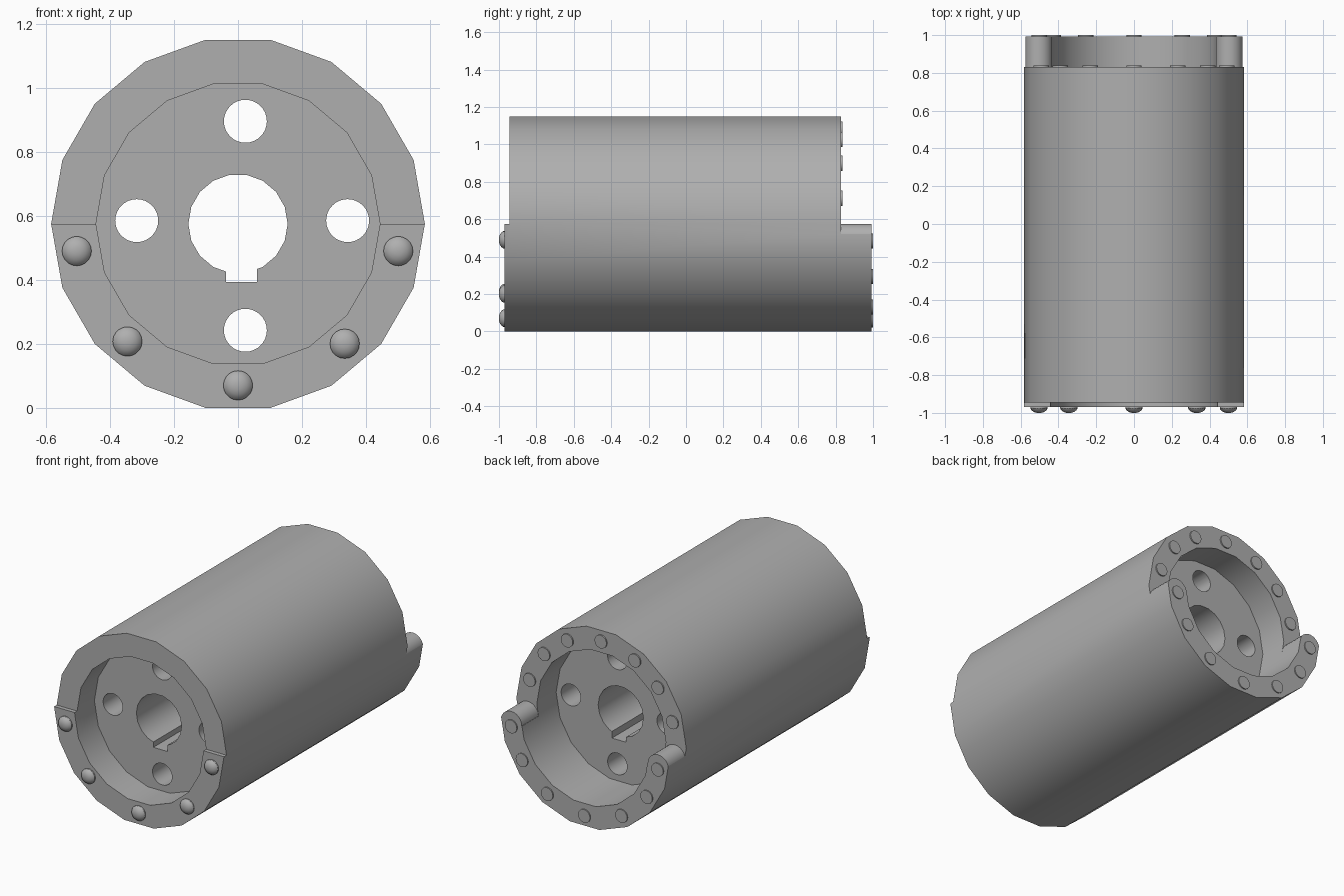
import bpy, bmesh
from math import pi, sin, cos, radians

if "Cube" in bpy.data.objects:
    bpy.data.objects.remove(bpy.data.objects["Cube"])

ZC = 0.575  # height of the cylinder axis

# Dark grey finish shared by every part
grey = bpy.data.materials.new("dark_grey")
grey.diffuse_color = (0.43, 0.43, 0.43, 1)
grey.use_nodes = True
grey.node_tree.nodes["Principled BSDF"].inputs["Base Color"].default_value = grey.diffuse_color


def ngon(r, n, x=0.0, z=ZC):
    return [(x + r * cos(2 * pi * i / n), z + r * sin(2 * pi * i / n)) for i in range(n)]


def rect(x0, x1, z0, z1):
    return [(x0, z0), (x1, z0), (x1, z1), (x0, z1)]


def make(name, bm):
    bmesh.ops.recalc_face_normals(bm, faces=bm.faces)
    me = bpy.data.meshes.new(name)
    bm.to_mesh(me)
    bm.free()
    me.materials.append(grey)
    ob = bpy.data.objects.new(name, me)
    bpy.context.collection.objects.link(ob)
    return ob


def loft(name, rings):
    """Closed solid through a list of (xz profile, y) rings."""
    bm = bmesh.new()
    loops = [[bm.verts.new((x, y, z)) for x, z in pts] for pts, y in rings]
    for a, b in zip(loops, loops[1:]):
        n = len(a)
        for i in range(n):
            j = (i + 1) % n
            bm.faces.new((a[i], a[j], b[j], b[i]))
    bm.faces.new(loops[0])
    bm.faces.new(loops[-1])
    return make(name, bm)


def prism(name, pts, y0, y1):
    return loft(name, [(pts, y0), (pts, y1)])


def smooth(ob):
    bpy.ops.object.select_all(action='DESELECT')
    ob.select_set(True)
    bpy.context.view_layer.objects.active = ob
    bpy.ops.object.shade_smooth_by_angle(angle=radians(32))


# Main 18-sided body
body = prism("coupling_body", ngon(0.583, 18), -0.97, 0.993)

# Rear cutter outline: leaves two round-topped tabs on the lower half ring
r, tx, tz = 0.072, 0.504, 0.503
arc = [(r * cos(pi - pi * i / 12), r * sin(pi - pi * i / 12)) for i in range(13)]
rear = [(-1, tz)]
for cx in (-tx, tx):
    rear += [(cx + dx, tz + dz) for dx, dz in arc]
rear += [(1, tz), (1, 1.5), (-1, 1.5)]

# End recesses, steps, centre bore, keyway and through holes
cutters = [
    prism("front_recess_cutter", ngon(0.443, 18), -1.2, -0.775),
    prism("rear_recess_cutter", ngon(0.443, 18), 0.64, 1.2),
    prism("front_step_cutter", rect(-1, 1, ZC, 1.5), -1.3, -0.945),
    prism("rear_step_cutter", rear, 0.83, 1.3),
    prism("bore_cutter", ngon(0.155, 18), -1.4, 1.4),
    prism("keyway_cutter", rect(-0.038, 0.06, 0.393, 0.56), -1.35, 1.35),
]
for x, z in ((0.023, 0.895), (-0.316, 0.585), (0.342, 0.585), (0.023, 0.243)):
    cutters.append(prism("hole_cutter", ngon(0.067, 32, x, z), -1.4, 1.4))

bpy.context.view_layer.objects.active = body
for c in cutters:
    c.hide_render = True
    m = body.modifiers.new("cut", 'BOOLEAN')
    m.operation, m.solver, m.object = 'DIFFERENCE', 'EXACT', c
    bpy.ops.object.modifier_apply(modifier=m.name)
    bpy.data.objects.remove(c)
smooth(body)

# Domed bolts on the lower front rim
dome = [(0.046, -0.96), (0.046, -0.977), (0.04, -0.986), (0.028, -0.995), (0.012, -1.0)]
for x, z in ((-0.503, 0.49), (0.5, 0.49), (-0.345, 0.208), (0.333, 0.201), (0, 0.071)):
    smooth(loft("front_bolt", [(ngon(rad, 20, x, z), y) for rad, y in dome]))

# Flat studs on both levels of the rear rim
for name, y, h, angles in (("upper_rear_stud", 0.83, 0.008, (90, 63, 117, 40, 140, 16, 164)),
                           ("lower_rear_stud", 0.993, 0.007, (-90, -60, -120, -33, -147, -10, -170))):
    for a in map(radians, angles):
        smooth(prism(name, ngon(0.041, 20, 0.51 * cos(a), ZC - 0.003 + 0.51 * sin(a)), y - 0.02, y + h))
